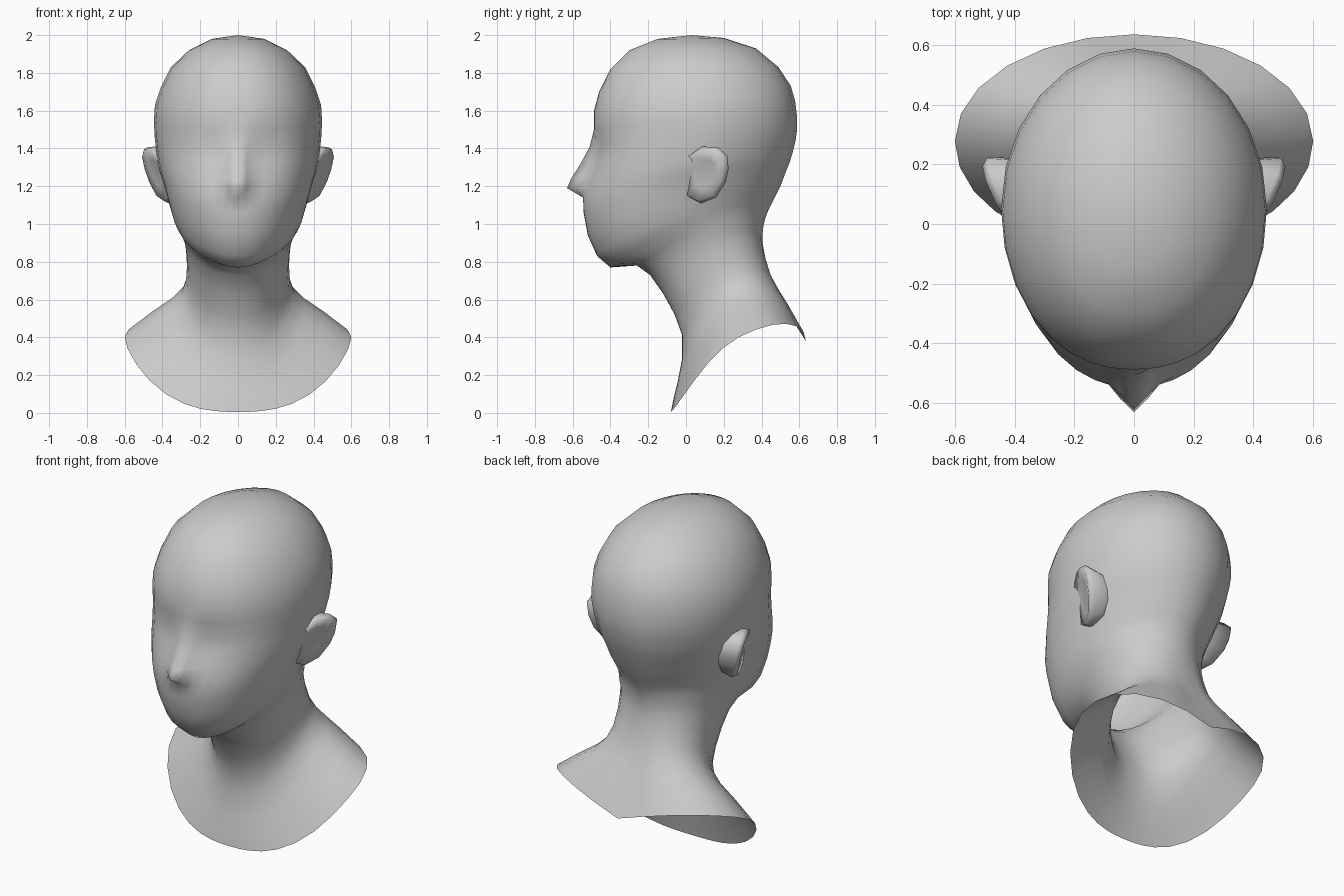
import bpy, bmesh
from math import sin, cos, exp, radians

if "Cube" in bpy.data.objects:
    bpy.data.objects.remove(bpy.data.objects["Cube"])

# Half-ring angles from front (0) to back (180), denser around the nose
HALF = [0, 5, 10, 17, 26, 37, 49, 62, 76, 90, 105, 120, 135, 150, 165, 180]
ANGLES = HALF + [-a for a in HALF[-2:0:-1]]

# Rings: front y, front z, back y, back z, half width, z at the sides
NECK = [
    (-.08, .005, .635, .38, .60, .40),
    (-.065, .08, .59, .45, .465, .50),
    (-.045, .16, .55, .52, .36, .57),
    (-.02, .29, .50, .61, .30, .63),
    (-.02, .41, .455, .70, .275, .70),
    (-.06, .52, .42, .82, .27, .78),
    (-.12, .63, .405, .90, .275, .86),
    (-.19, .73, .405, .95, .285, .92),
    (-.26, .78, .41, .99, .305, .97),
]
HEAD = [
    (-.40, .77, .42, 1.03, .325, 1.00),
    (-.47, .83, .435, 1.07, .345, 1.04),
    (-.52, .94, .46, 1.12, .365, 1.11),
    (-.542, 1.06, .50, 1.20, .385, 1.18),
    (-.545, 1.14, .53, 1.28, .40, 1.24),
    (-.53, 1.19, .55, 1.33, .415, 1.28),
    (-.52, 1.24, .565, 1.38, .425, 1.33),
    (-.50, 1.32, .58, 1.44, .435, 1.40),
    (-.485, 1.41, .588, 1.50, .442, 1.47),
    (-.487, 1.50, .588, 1.57, .445, 1.545),
    (-.487, 1.60, .578, 1.65, .44, 1.63),
    (-.46, 1.70, .555, 1.73, .41, 1.72),
    (-.40, 1.82, .49, 1.83, .355, 1.83),
    (-.30, 1.92, .37, 1.93, .26, 1.92),
    (-.15, 1.98, .20, 1.985, .14, 1.98),
]
# Nose: height, forward push, half width
NOSE = [(1.14, 0, .07), (1.19, .10, .062), (1.24, .088, .055),
        (1.32, .058, .042), (1.41, .025, .04), (1.5, 0, .05)]


def nose_push(x, z):
    for (z0, d0, w0), (z1, d1, w1) in zip(NOSE, NOSE[1:]):
        if z0 <= z <= z1:
            k = (z - z0) / (z1 - z0)
            w = w0 + (w1 - w0) * k
            return (d0 + (d1 - d0) * k) * exp(-(x / w) ** 2)
    return 0


def ring_point(ring, deg, lift):
    yf, zf, yb, zb, w, zs = ring
    t = radians(deg)
    s, k = abs(sin(t)), (1 - cos(t)) / 2
    front = cos(t) > 0
    x = w * s ** (.9 if front else 1) * (1 if deg >= 0 else -1)
    y = yf + (yb - yf) * k
    z = zf + (zb - zf) * k + (zs - (zf + zb) / 2) * s ** (lift if front else 1)
    if y < 0:
        socket = exp(-((abs(x) - .15) / .08) ** 2 - ((z - 1.38) / .06) ** 2)
        y += .03 * socket - nose_push(x, z)
    return x, y, z


def finish(bm, name):
    bmesh.ops.recalc_face_normals(bm, faces=bm.faces)
    mesh = bpy.data.meshes.new(name)
    bm.to_mesh(mesh)
    bm.free()
    for p in mesh.polygons:
        p.use_smooth = True
    obj = bpy.data.objects.new(name, mesh)
    bpy.context.collection.objects.link(obj)
    return obj


def bridge(bm, a, b):
    n = len(a)
    for i in range(n):
        j = (i + 1) % n
        bm.faces.new((a[i], a[j], b[j], b[i]))


# Head and neck: one open shell lofted from the shoulder rim to the crown
bm = bmesh.new()
loops = [[bm.verts.new(ring_point(r, a, lift)) for a in ANGLES]
         for rings, lift in ((NECK, 2.6), (HEAD, 1.4)) for r in rings]
for a, b in zip(loops, loops[1:]):
    bridge(bm, a, b)
crown = bm.verts.new((0, .03, 2.0))
top = loops[-1]
for i in range(len(top)):
    bm.faces.new((top[i], top[(i + 1) % len(top)], crown))
finish(bm, "head_and_neck")

# Ears: flared lobes leaning out toward the back, mirrored
EAR = [(0, 1.36), (.07, 1.41), (.15, 1.405), (.20, 1.36), (.205, 1.29),
       (.19, 1.22), (.14, 1.14), (.06, 1.11), (0, 1.14), (-.015, 1.25)]


def ear_loop(bm, scale, dx, dy=0, root=None):
    cy, cz = .10, 1.27
    out = []
    for y, z in EAR:
        y, z = cy + (y - cy) * scale, cz + (z - cz) * scale
        x = root if root else .42 + .45 * y + .25 * (z - 1.35) + dx
        out.append(bm.verts.new((x, y + dy, z)))
    return out


bm = bmesh.new()
ear = [ear_loop(bm, .9, 0, .02, root=.34), ear_loop(bm, 1.0, -.02, .02),
       ear_loop(bm, .93, 0), ear_loop(bm, .5, -.012)]
for a, b in zip(ear, ear[1:]):
    bridge(bm, a, b)
bm.faces.new(ear[-1])
mod = finish(bm, "ears").modifiers.new("mirror", 'MIRROR')
mod.use_mirror_merge = False
